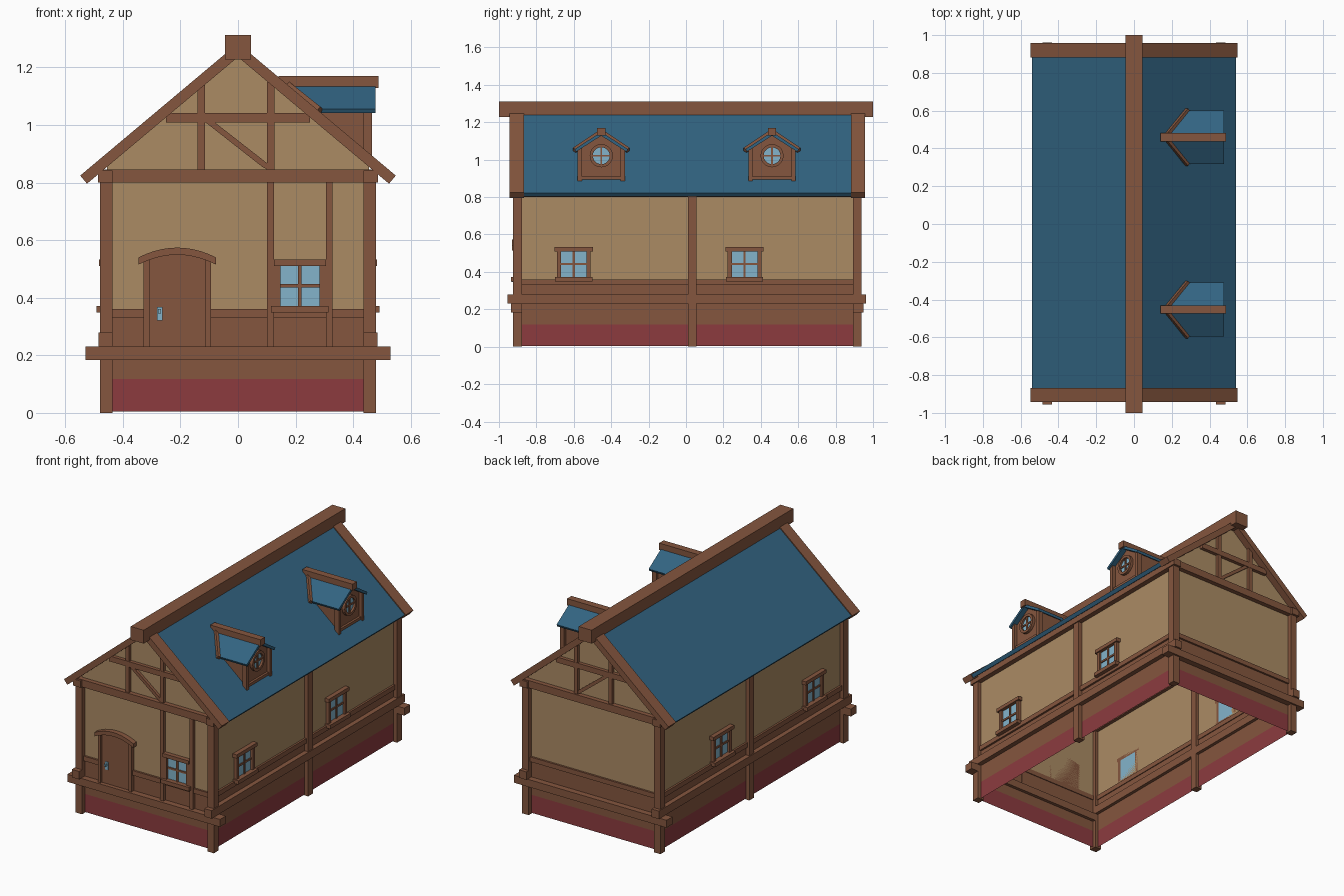
import bpy, bmesh, math
from mathutils import Vector

if "Cube" in bpy.data.objects:
    bpy.data.objects.remove(bpy.data.objects["Cube"])

YC = 0.007            # the house body sits slightly off the ridge beam's centre
WX, WY = 0.455, 0.905  # wall planes
SLOPE = 0.839


def material(name, rgb):
    m = bpy.data.materials.new(name)
    lin = [((c / 255 + 0.055) / 1.055) ** 2.4 for c in rgb]
    m.diffuse_color = (*lin, 1)
    m.use_nodes = True
    m.node_tree.nodes["Principled BSDF"].inputs["Base Color"].default_value = m.diffuse_color
    return m


WOOD = material("timber brown", (133, 86, 62))
TAN = material("plaster tan", (171, 139, 100))
ROOF = material("roof blue", (50, 100, 130))
BASE = material("foundation red", (140, 59, 63))
GLASS = material("window glass", (131, 180, 203))


def finish(bm, name, *mats):
    bmesh.ops.recalc_face_normals(bm, faces=bm.faces)
    me = bpy.data.meshes.new(name)
    bm.to_mesh(me)
    bm.free()
    for m in mats:
        me.materials.append(m)
    ob = bpy.data.objects.new(name, me)
    bpy.context.collection.objects.link(ob)
    return ob


def loft(name, a, b, mat):
    """Solid between two matching outlines."""
    bm = bmesh.new()
    va = [bm.verts.new(p) for p in a]
    vb = [bm.verts.new(p) for p in b]
    bm.faces.new(va)
    bm.faces.new(vb)
    for i in range(len(va)):
        j = (i + 1) % len(va)
        bm.faces.new((va[i], va[j], vb[j], vb[i]))
    return finish(bm, name, mat)


def plate(name, place, outline, n0, n1, mat):
    """Extrude a (u, z) outline from depth n0 to n1 on a wall."""
    return loft(name, [place(u, n0, z) for u, z in outline],
                [place(u, n1, z) for u, z in outline], mat)


def rect(u0, u1, z0, z1):
    return [(u0, z0), (u1, z0), (u1, z1), (u0, z1)]


def box(name, x0, x1, y0, y1, z0, z1, mat=WOOD):
    return plate(name, lambda u, n, z: (u, n, z), rect(x0, x1, z0, z1), y0, y1, mat)


def beam(name, p, q, w, up):
    """Square timber between two points."""
    p, q = Vector(p), Vector(q)
    s = (q - p).cross(Vector(up)).normalized() * w / 2
    t = s.cross(q - p).normalized() * w / 2
    offs = (s + t, s - t, -s - t, -s + t)
    return loft(name, [p + o for o in offs], [q + o for o in offs], WOOD)


# Wall planes: u runs along the wall, n points outwards
def side_wall(s):
    return lambda u, n, z: (s * (WX + n), u, z)


def end_wall(s):
    return lambda u, n, z: (u, YC + s * (WY + n), z)


# Hollow wall shell, banded by height
bm = bmesh.new()
levels = [0.005, 0.118, 0.345, 0.865]
corners = [(-WX, YC - WY), (WX, YC - WY), (WX, YC + WY), (-WX, YC + WY)]
rings = [[bm.verts.new((x, y, z)) for x, y in corners] for z in levels]
for k in range(3):
    for i in range(4):
        j = (i + 1) % 4
        f = bm.faces.new((rings[k][i], rings[k][j], rings[k + 1][j], rings[k + 1][i]))
        f.material_index = k
for i, j in ((0, 1), (2, 3)):
    a, b = rings[3][i], rings[3][j]
    f = bm.faces.new((a, b, bm.verts.new((0, a.co.y, 1.245))))
    f.material_index = 2
finish(bm, "walls", BASE, WOOD, TAN)


def window(name, place, c, lintel_half):
    z0, z1, g = 0.372, 0.51, 0.068
    plate(name + "_glass", place, rect(c - g, c + g, z0, z1), 0, 0.006, GLASS)
    for s in (-1, 1):
        plate(name + "_jamb", place, rect(c + s * g, c + s * 0.09, z0, z1), 0, 0.02, WOOD)
    plate(name + "_mullion", place, rect(c - .006, c + .006, z0, z1), 0, 0.013, WOOD)
    plate(name + "_crossbar", place, rect(c - g, c + g, .436, .448), 0, 0.012, WOOD)
    plate(name + "_lintel", place, rect(c - lintel_half, c + lintel_half, z1, .533), 0, 0.028, WOOD)
    plate(name + "_sill", place, rect(c - .1, c + .1, .348, z0), 0, 0.037, WOOD)


# Long sides: posts, rails, sill beams, wall plates, windows, roof halves
for s in (-1, 1):
    place = side_wall(s)
    for e in (-1, 1):
        box("corner_post", s * .435, s * .48, YC + e * .885, YC + e * .932, 0, .83)
    plate("middle_post", place, rect(.01, .057, 0, .83), -.02, .025, WOOD)
    plate("side_rail", place, rect(-.89, .9, .33, .36), -.005, .012, WOOD)
    plate("side_sill_beam", place, rect(-.955, .962, .23, .28), -.02, .03, WOOD)
    plate("wall_plate", place, rect(-.94, .953, .80, .842), -.02, .032, WOOD)
    for y in (-.6, .313):
        window("side_window", place, y, .102)

    def slope_profile(top, bottom, x1):
        dx = (top - bottom) * .49
        return [(0, top), (s * x1, top - SLOPE * x1),
                (s * (x1 - dx), bottom - SLOPE * (x1 - dx)), (0, bottom)]

    xz = lambda u, n, z: (u, n, z)
    plate("main_roof", xz, slope_profile(1.276, 1.245, .541), -.88, .895, ROOF)
    for e in (-1, 1):
        plate("barge_board", xz, slope_profile(1.284, 1.236, .548),
              YC + e * .874, YC + e * .95, WOOD)

box("ridge_beam", -.045, .045, -1, 1, 1.228, 1.312)

# Ends: beams, rails and gable timbers, same at front and back
for s in (-1, 1):
    place = end_wall(s)
    plate("end_sill_beam", place, rect(-.53, .53, .183, .23), -.02, .038, WOOD)
    plate("end_rail", place, rect(-.44, .44, .33, .36), -.005, .012, WOOD)
    plate("tie_beam", place, rect(-.48, .48, .80, .846), -.02, .029, WOOD)
    plate("collar_beam", place, rect(-.25, .25, 1.008, 1.042), -.005, .022, WOOD)
    for u in (-.127, .113):
        plate("gable_post", place, rect(u - .013, u + .013, .846, 1.15), -.005, .02, WOOD)
    plate("gable_brace", place, [(-.114, 1.01), (-.082, 1.01), (.1, .868), (.1, .846), (.085, .854)],
          -.005, .018, WOOD)

# Front window between studs
front = end_wall(-1)
for u in (.113, .317):
    plate("front_stud", front, rect(u - .012, u + .012, .23, .81), -.005, .02, WOOD)
window("front_window", front, .215, .09)

# Arched door
DX = -.211


def arc(half, top):
    return [(DX + half * t / 5, top - 1.87 * (half * t / 5) ** 2) for t in range(-5, 6)]


plate("door", front, [(DX - .097, .23)] + arc(.097, .555) + [(DX + .097, .23)], 0, .012, WOOD)
for s in (-1, 1):
    plate("door_jamb", front, rect(DX + s * .097, DX + s * .117, .23, .535), 0, .024, WOOD)
plate("door_arch", front, arc(.135, .574) + arc(.135, .549)[::-1], 0, .032, WOOD)
plate("door_handle_plate", front, rect(-.282, -.262, .32, .368), .012, .018, GLASS)
plate("door_handle", front, rect(-.277, -.267, .345, .36), .018, .034, GLASS)


# Dormers on the right slope
def roof_x(z):
    return (1.27 - z) / SLOPE


def dormer(yc):
    def to_roof(name, outline, x1, mat):
        """Run a (y, z) outline from x1 back to the main roof."""
        loft(name, [(x1, yc + y, z) for y, z in outline],
             [(min(roof_x(z), x1 - .001), yc + y, z) for y, z in outline], mat)

    to_roof("dormer_body", [(-.108, .908), (.108, .908), (.108, 1.065), (0, 1.132), (-.108, 1.065)],
            .444, WOOD)
    for s in (-1, 1):
        box("dormer_post", .435, .466, yc + s * .104, yc + s * .126, .885, 1.062)
        to_roof("dormer_roof", [(0, 1.148), (s * .142, 1.056), (s * .135, 1.042), (0, 1.128)],
                .477, ROOF)
        beam("dormer_valley_trim", (.165, yc, 1.146), (.285, yc + s * .144, 1.05), .022, (.64, 0, .77))
    box("dormer_bottom_rail", .435, .458, yc - .11, yc + .11, .893, .91)
    box("dormer_ridge", .14, .488, yc - .022, yc + .022, 1.128, 1.17)

    # Round window
    place = lambda u, n, z: (.444 + n, yc + u, 1.021 + z)
    N = 20
    circle = [(math.cos(2 * math.pi * i / N), math.sin(2 * math.pi * i / N)) for i in range(N)]
    plate("dormer_glass", place, [(.047 * c, .047 * d) for c, d in circle], 0, .005, GLASS)
    bm = bmesh.new()
    loops = [[bm.verts.new(place(r * c, n, r * d)) for c, d in circle]
             for r, n in ((.062, 0), (.062, .018), (.045, .018), (.045, 0))]
    for k in range(4):
        for i in range(N):
            j = (i + 1) % N
            a, b = loops[k], loops[(k + 1) % 4]
            bm.faces.new((a[i], a[j], b[j], b[i]))
    finish(bm, "dormer_window_ring", WOOD)
    plate("dormer_mullion", place, rect(-.005, .005, -.046, .046), 0, .012, WOOD)
    plate("dormer_crossbar", place, rect(-.046, .046, -.005, .005), 0, .011, WOOD)


for y in (-.453, .46):
    dormer(y)
